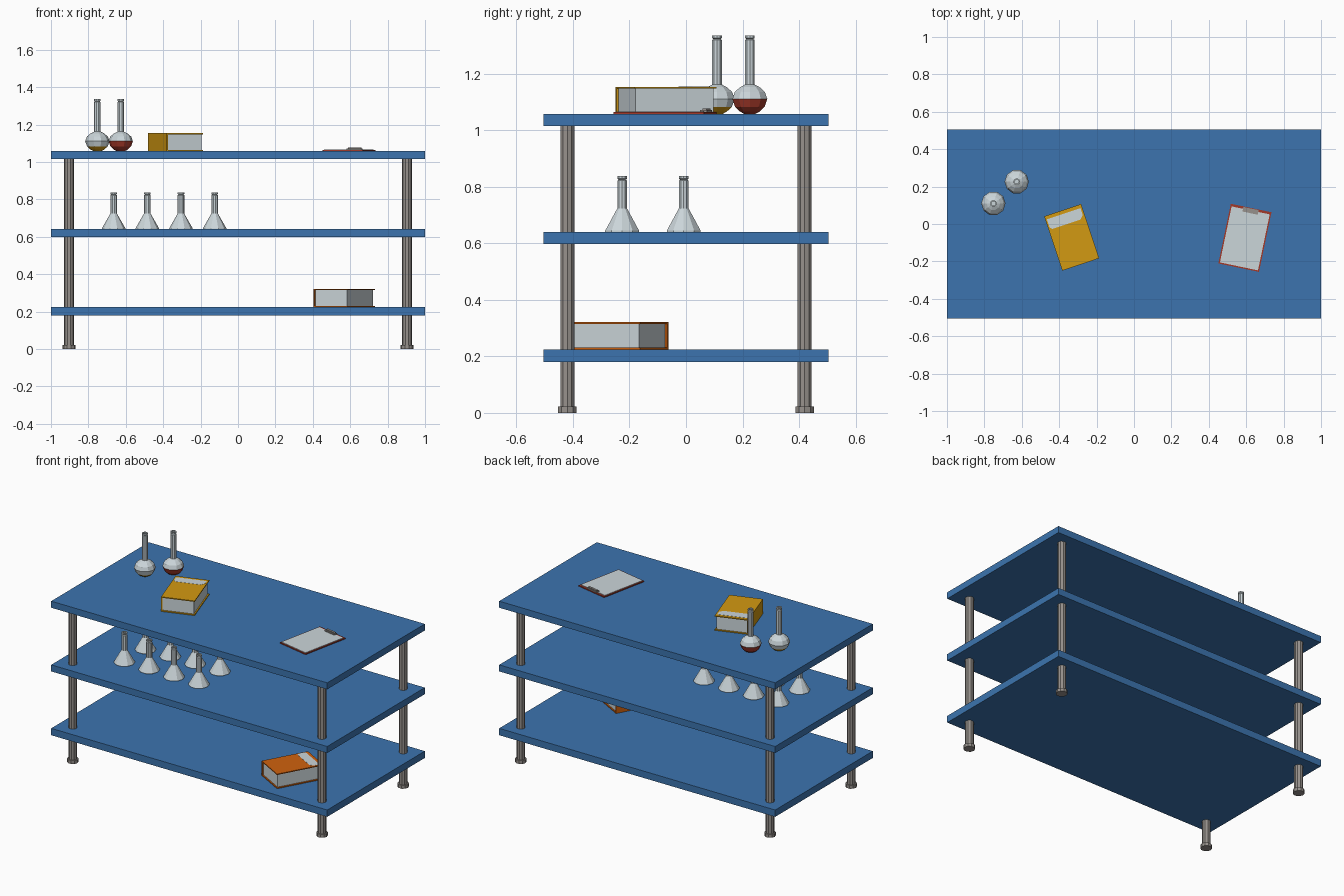
import bpy, bmesh, math
from mathutils import Matrix, Vector

if "Cube" in bpy.data.objects:
    bpy.data.objects.remove(bpy.data.objects["Cube"])


def material(name, r, g, b):
    m = bpy.data.materials.new(name)
    m.diffuse_color = (r, g, b, 1)
    m.use_nodes = True
    m.node_tree.nodes["Principled BSDF"].inputs["Base Color"].default_value = m.diffuse_color
    return m


BLUE = material("shelf blue", 0.045, 0.175, 0.43)
STEEL = material("steel grey", 0.31, 0.285, 0.265)
WHITE = material("pale grey", 0.60, 0.67, 0.70)
YELLOW = material("yellow", 0.65, 0.32, 0.006)
ORANGE = material("orange", 0.63, 0.12, 0.004)
RED = material("red", 0.36, 0.04, 0.022)


def finish(name, bm, *mats):
    bmesh.ops.recalc_face_normals(bm, faces=bm.faces)
    me = bpy.data.meshes.new(name)
    bm.to_mesh(me)
    bm.free()
    for m in mats:
        me.materials.append(m)
    ob = bpy.data.objects.new(name, me)
    bpy.context.collection.objects.link(ob)
    return ob


def place(ob, x, y, z, angle=0):
    ob.matrix_world = Matrix.Translation((x, y, z)) @ Matrix.Rotation(math.radians(angle), 4, 'Z')
    return ob


def box(name, x0, x1, y0, y1, z0, z1, mat):
    bm = bmesh.new()
    bmesh.ops.create_cube(bm, size=1)
    for v in bm.verts:
        v.co = Vector(((x0 + x1) / 2 + v.co.x * (x1 - x0),
                       (y0 + y1) / 2 + v.co.y * (y1 - y0),
                       (z0 + z1) / 2 + v.co.z * (z1 - z0)))
    return finish(name, bm, mat)


def plate(name, outline, z0, z1, mat):
    bm = bmesh.new()
    face = bm.faces.new([bm.verts.new((x, y, z0)) for x, y in outline])
    top = bmesh.ops.extrude_face_region(bm, geom=[face])["geom"]
    for v in top:
        if isinstance(v, bmesh.types.BMVert):
            v.co.z = z1
    # keep the bottom so the plate is closed
    if not face.is_valid:
        bm.faces.new([v for v in bm.verts if v.co.z == z0])
    return finish(name, bm, mat)


def lathe(name, profile, sides, mats, level=None):
    """Turn (radius, z) points round z; faces below level get the second material."""
    bm = bmesh.new()
    rings = [[bm.verts.new((r * math.cos(2 * math.pi * i / sides),
                            r * math.sin(2 * math.pi * i / sides), z))
              for i in range(sides)] for r, z in profile]
    for a, b in zip(rings, rings[1:]):
        for i in range(sides):
            j = (i + 1) % sides
            bm.faces.new((a[i], a[j], b[j], b[i]))
    bm.faces.new(rings[0])
    bm.faces.new(rings[-1])
    if level is not None:
        for f in bm.faces:
            f.material_index = int(f.calc_center_median().z < level)
    return finish(name, bm, *mats)


# shelves
for name, z0, z1 in (("bottom", 0.18, 0.225), ("middle", 0.598, 0.641), ("top", 1.015, 1.058)):
    box(name + "_shelf", -1, 1, -0.505, 0.505, z0, z1, BLUE)

# legs with wider feet
LEG = [(0.034, 0), (0.034, 0.022), (0.026, 0.022), (0.026, 1.02)]
for sx in (-1, 1):
    for sy in (-1, 1):
        name = ("front" if sy < 0 else "back") + ("_left" if sx < 0 else "_right") + "_leg"
        place(lathe(name, LEG, 10, [STEEL]), sx * 0.903, sy * 0.42, 0)


# neck and lip shared by both kinds of flask, ending in a recessed mouth
def neck(z0, z1):
    return [(0.018, z0), (0.018, z1 - 0.016), (0.013, z1 - 0.013), (0.018, z1 - 0.009),
            (0.018, z1), (0.011, z1), (0.011, z1 - 0.03)]


# conical flasks on the middle shelf
CONE = [(0.063, 0), (0.063, 0.004)] + neck(0.083, 0.197)
for i in range(4):
    for j in range(2):
        place(lathe(f"conical_flask_{i}_{j}", CONE, 10, [WHITE]),
              -0.665 + 0.18 * i, -0.226 + 0.218 * j, 0.641)

# round flasks on the top shelf, with coloured contents
BULB = [(0.02, 0), (0.036, 0.008), (0.055, 0.025), (0.065, 0.053),
        (0.056, 0.078), (0.036, 0.095)] + neck(0.104, 0.278)
place(lathe("round_flask_yellow", BULB, 10, [WHITE, YELLOW], 0.03), -0.752, 0.11, 1.058)
place(lathe("round_flask_red", BULB, 10, [WHITE, RED], 0.053), -0.627, 0.226, 1.058)


# books: two covers, a spine, a page block and a cover patch
def book(name, x, y, z, angle, mat):
    w, l, h, t = 0.104, 0.153, 0.096, 0.006
    patch = [(-w + 0.008, l - 0.02), (w - 0.01, l - 0.02), (w - 0.01, l - 0.058), (w - 0.03, l - 0.078),
             (-w + 0.02, l - 0.078), (-w + 0.008, l - 0.066)]
    for ob in (
        box(name + "_back_cover", -w, w, -l, l, 0, t, mat),
        box(name + "_front_cover", -w, w, -l, l, h - t, h, mat),
        box(name + "_spine", -w, -w + 0.008, -l, l, t, h - t, mat),
        box(name + "_pages", -w + 0.008, w - 0.008, -l + 0.008, l - 0.008, t, h - t, WHITE),
        plate(name + "_cover_patch", patch, h - 0.001, h + 0.001, WHITE),
    ):
        place(ob, x, y, z, angle)


book("yellow_book", -0.333, -0.071, 1.058, 18.5, YELLOW)
book("orange_book", 0.568, -0.247, 0.225, -29, ORANGE)

# clipboard with paper and clip
for ob in (
    box("clipboard_board", -0.111, 0.111, -0.163, 0.163, 0, 0.006, RED),
    box("clipboard_paper", -0.104, 0.104, -0.156, 0.15, 0.006, 0.009, WHITE),
    box("clipboard_clip_base", -0.042, 0.042, 0.135, 0.16, 0.006, 0.014, STEEL),
    box("clipboard_clip_grip", -0.036, 0.036, 0.143, 0.157, 0.014, 0.02, STEEL),
):
    place(ob, 0.593, -0.074, 1.058, -11.8)
